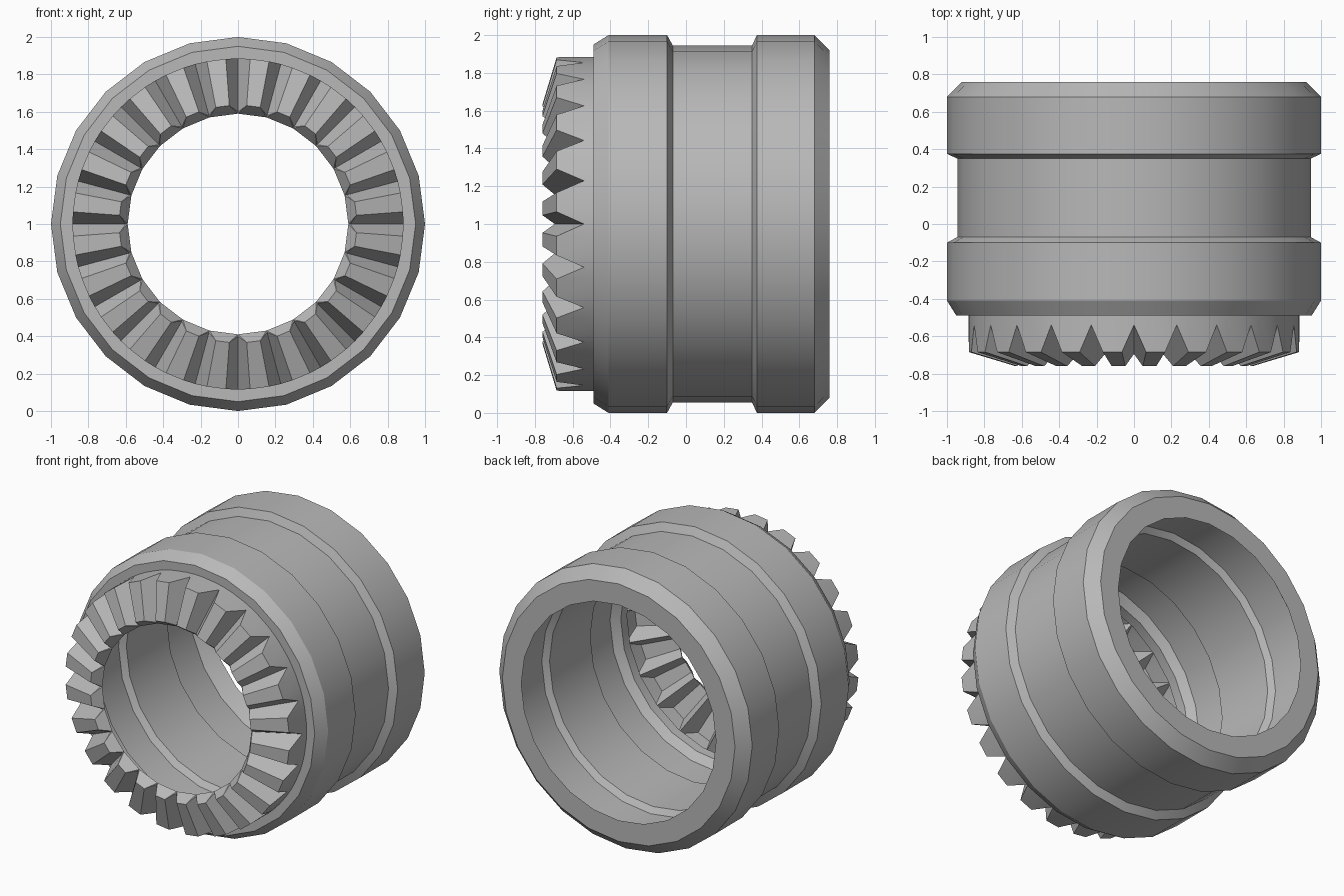
import bpy, bmesh
from math import sin, cos, radians

cube = bpy.data.objects.get("Cube")
if cube:
    bpy.data.objects.remove(cube, do_unlink=True)

SIDES = 24
STEP = 360 / SIDES

steel = bpy.data.materials.new("mid grey metal")
steel.use_nodes = True
grey = (0.48, 0.48, 0.48, 1)
steel.diffuse_color = grey
steel.node_tree.nodes["Principled BSDF"].inputs["Base Color"].default_value = grey


def polar(r, y, deg):
    """Point around the y axis, with the axis at height 1."""
    a = radians(deg)
    return (r * sin(a), y, 1 + r * cos(a))


def finish(bm, name):
    mesh = bpy.data.meshes.new(name)
    bm.to_mesh(mesh)
    bm.free()
    mesh.materials.append(steel)
    obj = bpy.data.objects.new(name, mesh)
    bpy.context.collection.objects.link(obj)
    bpy.ops.object.select_all(action="DESELECT")
    obj.select_set(True)
    bpy.context.view_layer.objects.active = obj
    bpy.ops.object.shade_smooth_by_angle(angle=radians(20))


def loft(bm, rings):
    """Skin neighbouring closed rings of vertices."""
    for a, b in zip(rings, rings[1:]):
        n = len(a)
        for i in range(n):
            bm.faces.new((a[i], a[(i + 1) % n], b[(i + 1) % n], b[i]))


# Grooved sleeve: outer wall from front to back, then the inner wall behind a narrow rear lip
outer = [(0.885, -0.49), (0.95, -0.49), (1, -0.41), (1, -0.10), (0.945, -0.07),
         (0.945, 0.35), (1, 0.375), (1, 0.68), (0.92, 0.76)]
inner = [(0.77, 0.76), (0.86, 0.68), (0.86, 0.40), (0.82, 0.37), (0.82, -0.09),
         (0.86, -0.12), (0.86, -0.37), (0.81, -0.42), (0.81, -0.49)]
bm = bmesh.new()
rings = [[bm.verts.new(polar(r, y, i * STEP)) for i in range(SIDES)]
         for r, y in outer + inner]
loft(bm, rings + rings[:1])
bmesh.ops.recalc_face_normals(bm, faces=bm.faces)
finish(bm, "grooved_sleeve")

# Crown of bevelled teeth: each has a valley, a flat sloping top and a capped inner end
bm = bmesh.new()
collar, rim, crest, lip = [], [], [], []
for i in range(SIDES):
    for offset, raised in ((0, False), (4.2, True), (STEP - 4.2, True)):
        a = i * STEP + offset
        collar.append(bm.verts.new(polar(0.885, -0.48, a)))
        rim.append(bm.verts.new(polar(0.885, -0.685 if raised else -0.54, a)))
        crest.append(bm.verts.new(polar(0.635 if raised else 0.60, -0.76 if raised else -0.695, a)))
    lip.append(bm.verts.new(polar(0.59, -0.69, i * STEP)))
loft(bm, [collar, rim, crest])
for i in range(SIDES):
    j = 3 * i
    nxt = (j + 3) % len(crest)
    a, b = lip[i], lip[(i + 1) % SIDES]
    bm.faces.new((crest[j + 1], crest[j + 2], b, a))
    bm.faces.new((crest[j], crest[j + 1], a))
    bm.faces.new((crest[j + 2], crest[nxt], b))
bmesh.ops.recalc_face_normals(bm, faces=bm.faces)
finish(bm, "tooth_crown")
